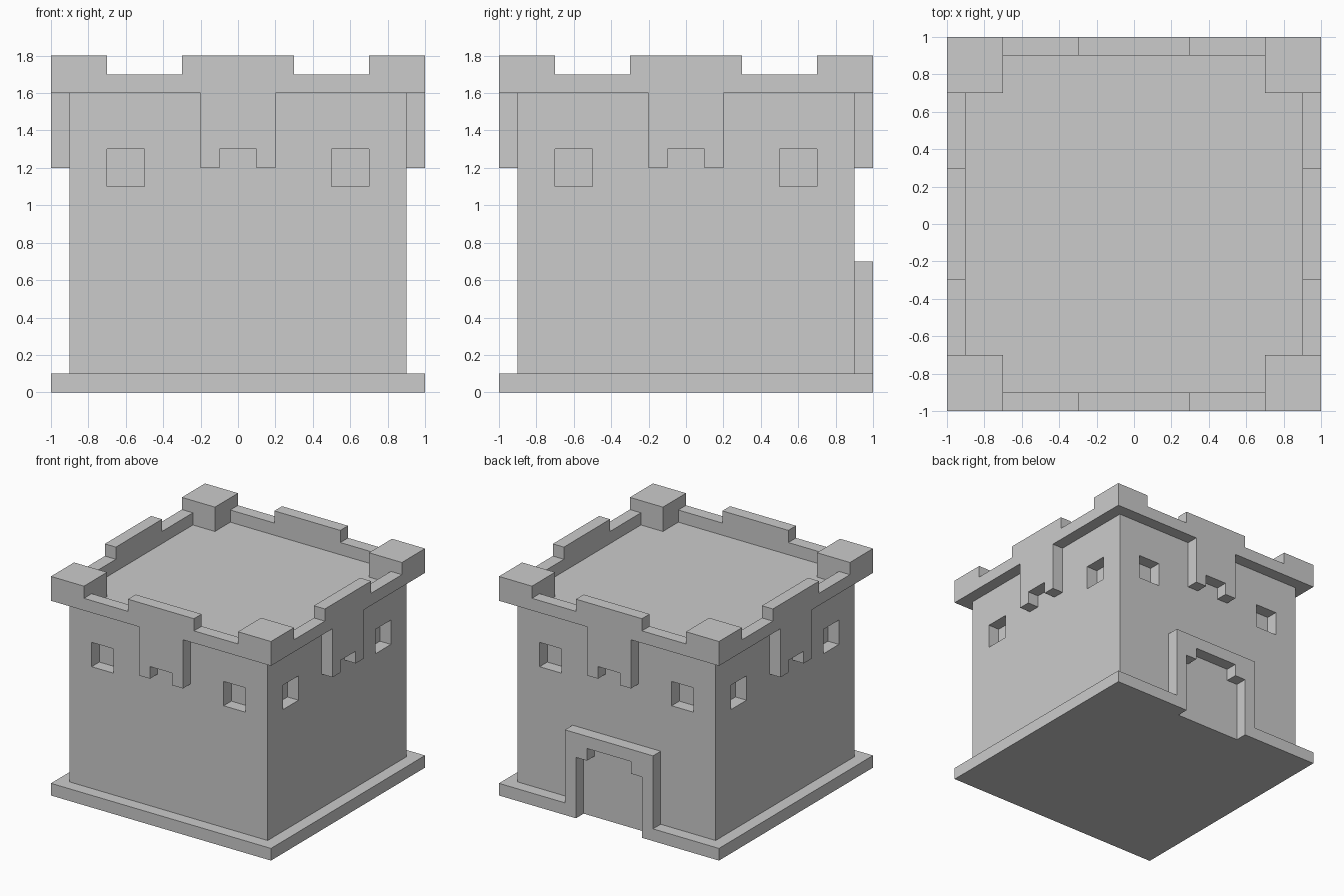
import bpy
import bmesh
from math import pi
from mathutils import Matrix, Vector

old = bpy.data.objects.get("Cube")
if old:
    bpy.data.objects.remove(old, do_unlink=True)

stone = bpy.data.materials.new("light_grey_stone")
stone.use_nodes = True
colour = (0.6, 0.6, 0.6, 1)
stone.diffuse_color = colour
stone.node_tree.nodes["Principled BSDF"].inputs["Base Color"].default_value = colour


def finish(name, bm, turn=0):
    """Turn the mesh about the vertical axis and make it an object."""
    bmesh.ops.rotate(bm, verts=bm.verts, cent=(0, 0, 0),
                     matrix=Matrix.Rotation(turn, 3, 'Z'))
    bmesh.ops.recalc_face_normals(bm, faces=bm.faces)
    mesh = bpy.data.meshes.new(name)
    bm.to_mesh(mesh)
    bm.free()
    mesh.materials.append(stone)
    obj = bpy.data.objects.new(name, mesh)
    bpy.context.collection.objects.link(obj)
    return obj


def prism(name, points, depth, turn=0):
    """Extrude a flat closed outline along the depth vector."""
    bm = bmesh.new()
    face = bm.faces.new([bm.verts.new(p) for p in points])
    result = bmesh.ops.extrude_face_region(bm, geom=[face], use_keep_orig=True)
    moved = [v for v in result["geom"] if isinstance(v, bmesh.types.BMVert)]
    bmesh.ops.translate(bm, verts=moved, vec=depth)
    return finish(name, bm, turn)


def mirrored(half):
    """Complete a symmetrical outline from its +x half."""
    return half + [(-x, h) for x, h in reversed(half)]


# Base plate with a doorway notch at the back
plate = mirrored([(1, -1), (1, 1), (0.3, 1), (0.3, 0.9)])
prism("base_plate", [(x, y, 0) for x, y in plate], (0, 0, 0.1))

# Main walls and roof floor, with a recessed window pair on each side
bm = bmesh.new()
bmesh.ops.create_cube(bm, size=1, matrix=Matrix.Translation((0, 0, 0.85))
                      @ Matrix.Diagonal((1.8, 1.8, 1.5, 1)))


def cut(axis, at):
    normal = Vector((0, 0, 0))
    normal[axis] = 1
    bmesh.ops.bisect_plane(bm, geom=bm.verts[:] + bm.edges[:] + bm.faces[:],
                           plane_co=normal * at, plane_no=normal)


for axis in (0, 1):
    for at in (-0.7, -0.5, 0.5, 0.7):
        cut(axis, at)
for at in (1.1, 1.3):
    cut(2, at)
bm.normal_update()
windows = []
for f in bm.faces:
    c = f.calc_center_median()
    across = min(abs(c.x), abs(c.y))
    if abs(f.normal.z) < 0.5 and 1.1 < c.z < 1.3 and 0.5 < across < 0.7:
        windows.append(f)
for f in bmesh.ops.extrude_discrete_faces(bm, faces=windows)["faces"]:
    bmesh.ops.translate(bm, verts=f.verts[:], vec=f.normal * -0.1)
finish("main_walls", bm)

# Parapet with raised middle and hanging bracket, plus a corner post, per side
parapet = mirrored([(0.3, 1.8), (0.3, 1.7), (0.7, 1.7), (0.7, 1.6), (0.2, 1.6),
                    (0.2, 1.2), (0.1, 1.2), (0.1, 1.3)])
post = [(0.7, -1), (1, -1), (1, -0.7), (0.7, -0.7)]
for i, side in enumerate(("front", "left", "back", "right")):
    prism(side + "_parapet", [(x, -1, z) for x, z in parapet],
          (0, 0.1, 0), i * pi / 2)
    prism(side + "_corner_post", [(x, y, 1.6) for x, y in post],
          (0, 0, 0.2), i * pi / 2)

# Stepped door frame at the back
frame = mirrored([(0.4, 0.7), (0.4, 0.1), (0.3, 0.1), (0.3, 0.5),
                  (0.2, 0.5), (0.2, 0.6)])
prism("door_frame", [(x, 0.9, z) for x, z in frame], (0, 0.1, 0))
